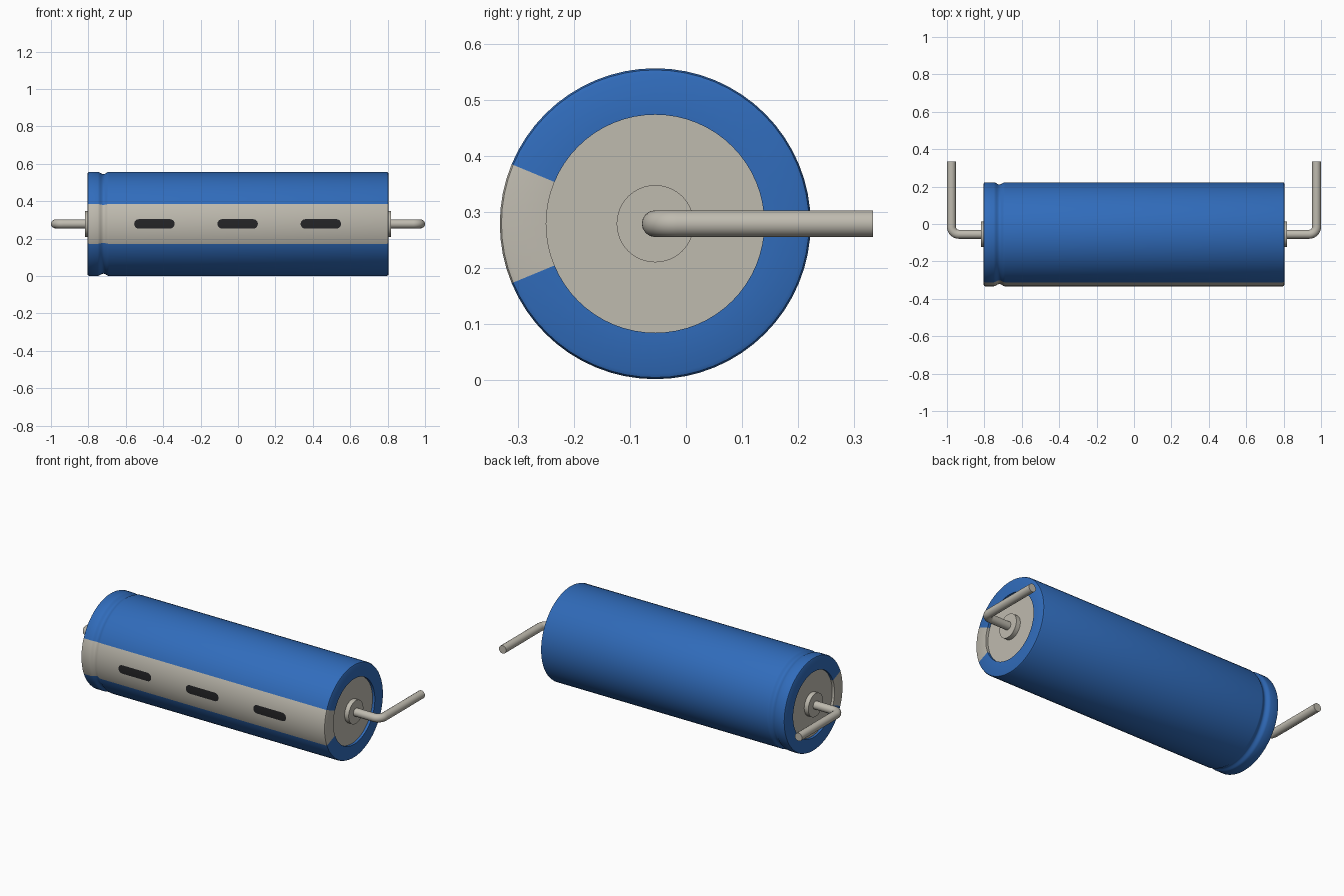
import bpy, bmesh, math
from mathutils import Vector

cube = bpy.data.objects.get("Cube")
if cube:
    bpy.data.objects.remove(cube)

AXIS_Y, AXIS_Z = -0.055, 0.279   # centre line of the can, running along x
R, END, SEGS = 0.278, 0.805, 64
RECESS = 0.015
WIRE = 0.024


def material(name, rgb, roughness=0.5):
    m = bpy.data.materials.new(name)
    m.use_nodes = True
    m.diffuse_color = (*rgb, 1)
    bsdf = m.node_tree.nodes["Principled BSDF"]
    bsdf.inputs["Base Color"].default_value = (*rgb, 1)
    bsdf.inputs["Roughness"].default_value = roughness
    return m


blue = material("blue sleeve", (0.03, 0.15, 0.5))
grey = material("warm grey", (0.52, 0.495, 0.43))
black = material("dark marking", (0.018, 0.018, 0.02))


def around(x, r, a):
    """Point on the can at angle a, measured from the front."""
    return Vector((x, AXIS_Y - r * math.cos(a), AXIS_Z + r * math.sin(a)))


def smooth(obj):
    bpy.ops.object.select_all(action="DESELECT")
    obj.select_set(True)
    bpy.context.view_layer.objects.active = obj
    bpy.ops.object.shade_smooth_by_angle(angle=math.radians(30))


def finish(name, bm, mats):
    bmesh.ops.recalc_face_normals(bm, faces=bm.faces)
    mesh = bpy.data.meshes.new(name)
    bm.to_mesh(mesh)
    bm.free()
    for m in mats:
        mesh.materials.append(m)
    obj = bpy.data.objects.new(name, mesh)
    bpy.context.collection.objects.link(obj)
    smooth(obj)
    return obj


def revolve(name, profile, mats, caps=False, stripe=0):
    """Spin (x, radius) points about the can axis; faces within stripe use slot 1."""
    bm = bmesh.new()
    step = math.tau / SEGS
    rings = [[bm.verts.new(around(x, r, i * step)) for i in range(SEGS)]
             for x, r in profile]
    for a, b in zip(rings, rings[1:]):
        for i in range(SEGS):
            j = (i + 1) % SEGS
            f = bm.faces.new((a[i], a[j], b[j], b[i]))
            mid = math.remainder((i + 0.5) * step, math.tau)
            f.material_index = int(abs(mid) < stripe)
    if caps:
        bm.faces.new(rings[0])
        bm.faces.new(rings[-1])
    return finish(name, bm, mats)


# Sleeve: recessed lip, rounded rim and a crimp groove near one end
rim = [(END - RECESS, 0.195), (END, 0.195), (END, R - 0.01),
       (END - 0.003, R - 0.003), (END - 0.01, R)]
groove = [(-0.72 + 0.03 * t / 6, R - 0.006 * (1 + math.cos(math.pi * t / 6)))
          for t in range(-6, 7)]
profile = [(-x, r) for x, r in rim] + groove + rim[::-1]
revolve("sleeve", profile, [blue, grey], stripe=math.radians(22.5))

# Dark rounded dashes lying on the front stripe
for n, cx in enumerate((-0.447, -0.002, 0.443)):
    bm = bmesh.new()
    half, straight, rows = 0.025, 0.083, 16
    pairs = []
    for k in range(rows + 1):
        t = -math.pi / 2 + math.pi * k / rows
        dx = straight + half * math.cos(t)
        a = math.asin(half * math.sin(t) / R)
        pairs.append([bm.verts.new(around(cx + s * dx, R + 0.0015, a)) for s in (-1, 1)])
    for p, q in zip(pairs, pairs[1:]):
        bm.faces.new((p[0], p[1], q[1], q[0]))
    # the sheet is open, so turn it outwards explicitly after building
    dash = finish(f"stripe_dash_{n + 1}", bm, [black])
    if dash.data.polygons[rows // 2].normal.y > 0:
        dash.data.flip_normals()

# End plates, collars and bent wire leads on both ends
for side, s in (("left", 1), ("right", -1)):
    inner = END - RECESS
    revolve(f"{side}_end_plate", [(s * (inner - 0.02), 0.196), (s * inner, 0.196)],
            [grey], caps=True)
    revolve(f"{side}_collar", [(s * (inner - 0.01), 0.069), (s * (END + 0.012), 0.069)],
            [grey], caps=True)

    bend, out = 0.04, 1 - WIRE
    path = [(inner, AXIS_Y)]
    for k in range(13):
        t = math.pi / 2 * k / 12
        path.append((out - bend + bend * math.sin(t), AXIS_Y + bend - bend * math.cos(t)))
    path.append((out, 0.334))
    curve = bpy.data.curves.new(f"{side}_lead", "CURVE")
    curve.dimensions = "3D"
    curve.bevel_depth = WIRE
    curve.bevel_resolution = 6
    curve.use_fill_caps = True
    spline = curve.splines.new("POLY")
    spline.points.add(len(path) - 1)
    for point, (x, y) in zip(spline.points, path):
        point.co = (s * x, y, AXIS_Z, 1)
    curve.materials.append(grey)
    lead = bpy.data.objects.new(f"{side}_lead", curve)
    bpy.context.collection.objects.link(lead)
    bpy.ops.object.select_all(action="DESELECT")
    lead.select_set(True)
    bpy.context.view_layer.objects.active = lead
    bpy.ops.object.convert(target="MESH")
    smooth(bpy.context.view_layer.objects.active)
